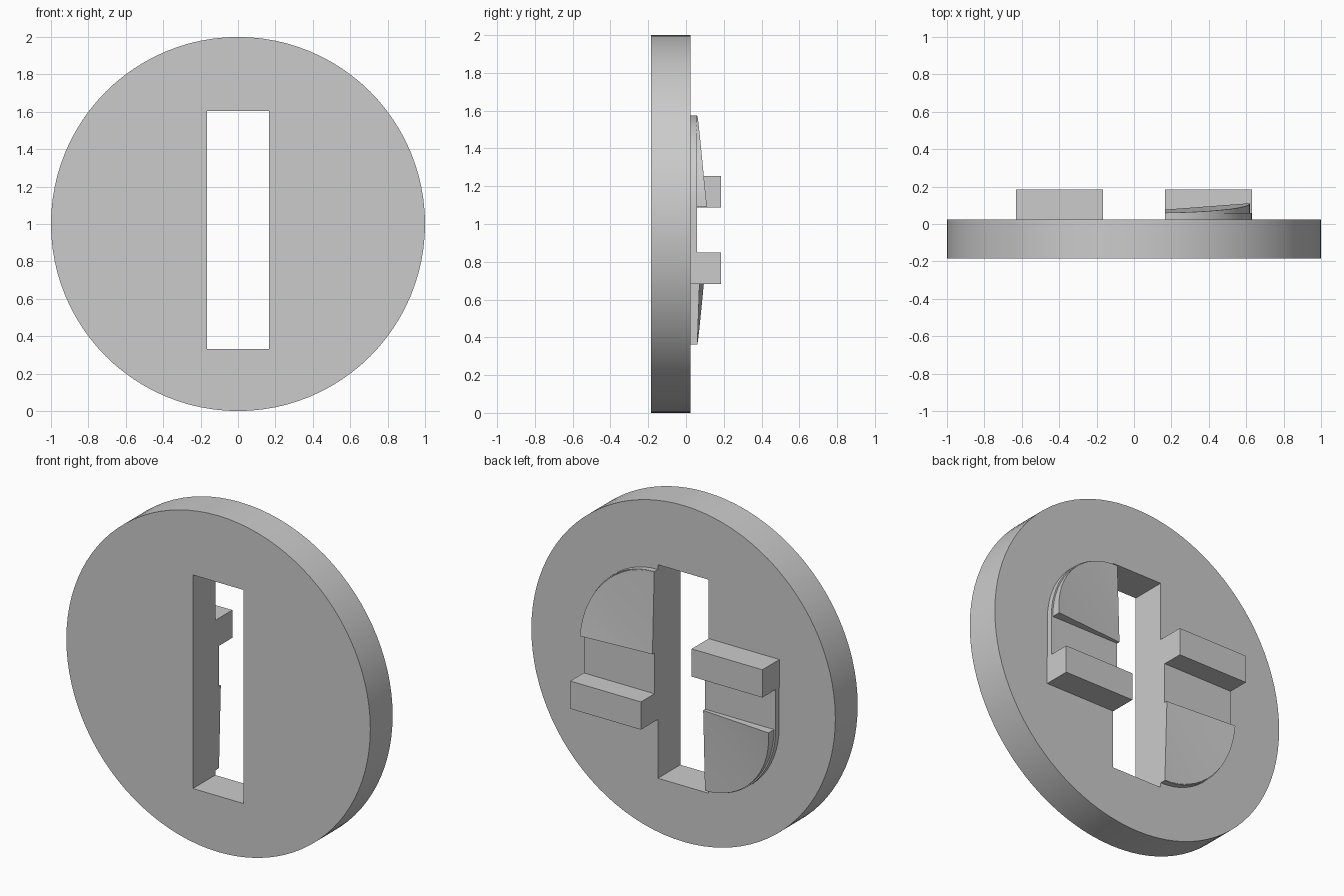
import bpy, bmesh, math

if "Cube" in bpy.data.objects:
    bpy.data.objects.remove(bpy.data.objects["Cube"])

MID_Z = 0.968                 # centre height of the slot and lugs
BACK = 0.025                  # back face of the disc
SLOT_X, PLATE_Y = 0.167, 0.058

grey = bpy.data.materials.new("plain grey")
grey.diffuse_color = (0.6, 0.6, 0.6, 1)
grey.use_nodes = True
grey.node_tree.nodes["Principled BSDF"].inputs["Base Color"].default_value = grey.diffuse_color


def finish(name, bm, angle=30):
    bmesh.ops.recalc_face_normals(bm, faces=bm.faces)
    me = bpy.data.meshes.new(name)
    bm.to_mesh(me)
    bm.free()
    me.materials.append(grey)
    ob = bpy.data.objects.new(name, me)
    bpy.context.collection.objects.link(ob)
    return ob


def prism(name, outline, y0, y1, turned=False):
    """Extrude an (x, z) outline along y; turned = half turn about the slot centre."""
    bm = bmesh.new()
    if turned:
        outline = [(-x, 2 * MID_Z - z) for x, z in outline]
    front = [bm.verts.new((x, y0, z)) for x, z in outline]
    back = [bm.verts.new((x, y1, z)) for x, z in outline]
    bm.faces.new(front)
    bm.faces.new(back[::-1])
    n = len(outline)
    for i in range(n):
        j = (i + 1) % n
        bm.faces.new((front[i], front[j], back[j], back[i]))
    return finish(name, bm)


def box(x0, x1, z0, z1):
    return [(x0, z0), (x1, z0), (x1, z1), (x0, z1)]


def smooth(ob):
    bpy.ops.object.select_all(action='DESELECT')
    ob.select_set(True)
    bpy.context.view_layer.objects.active = ob
    bpy.ops.object.shade_smooth_by_angle(angle=math.radians(30))


def arc(rx, rz, n=16):
    return [(SLOT_X + rx * math.cos(i / n * math.pi / 2),
             1.09 + rz * math.sin(i / n * math.pi / 2)) for i in range(n + 1)]


# Round disc with the key slot cut through
disc = prism("disc", [(math.cos(i * math.tau / 96), 1 + math.sin(i * math.tau / 96))
                      for i in range(96)], -0.185, BACK)
cutter = prism("slot_cutter", box(-SLOT_X, SLOT_X, 0.333, 1.603), -0.5, 0.5)
cutter.hide_render = True
cut = disc.modifiers.new("slot", 'BOOLEAN')
cut.operation, cut.object, cut.solver = 'DIFFERENCE', cutter, 'EXACT'
bpy.context.view_layer.objects.active = disc
bpy.ops.object.modifier_apply(modifier="slot")
bpy.data.objects.remove(cutter)
smooth(disc)


def ramp(name, turned):
    """Fan-shaped ramp rising from the arc's tip round to the step."""
    bm = bmesh.new()
    s = -1 if turned else 1

    def vert(x, y, z):
        return bm.verts.new((s * x, y, MID_Z + s * (z - MID_Z)))

    rim = arc(0.453, 0.483)
    n = len(rim) - 1
    low = [vert(x, 0.04, z) for x, z in rim]
    top = [vert(x, 0.06 + 0.051 * (1 - i / n) ** 1.6, z) for i, (x, z) in enumerate(rim)]
    hub_low, hub_top = vert(SLOT_X, 0.04, 1.09), vert(SLOT_X, 0.077, 1.09)
    for i in range(n):
        bm.faces.new((hub_top, top[i], top[i + 1]))
        bm.faces.new((hub_low, low[i + 1], low[i]))
        bm.faces.new((low[i], low[i + 1], top[i + 1], top[i]))
    for i in (0, n):
        bm.faces.new((hub_low, low[i], top[i], hub_top))
    return finish(name, bm)


# Each side: raised plate, stop bar and locking ramp
for side, turned in (("right", False), ("left", True)):
    plate = [(SLOT_X, 0.683), (0.63, 0.683)] + arc(0.463, 0.485)
    smooth(prism(side + "_plate", plate, BACK - 0.01, PLATE_Y, turned))
    prism(side + "_stop_bar", box(SLOT_X, 0.632, 0.683, 0.848), BACK - 0.01, 0.185, turned)
    smooth(ramp(side + "_ramp", turned))
